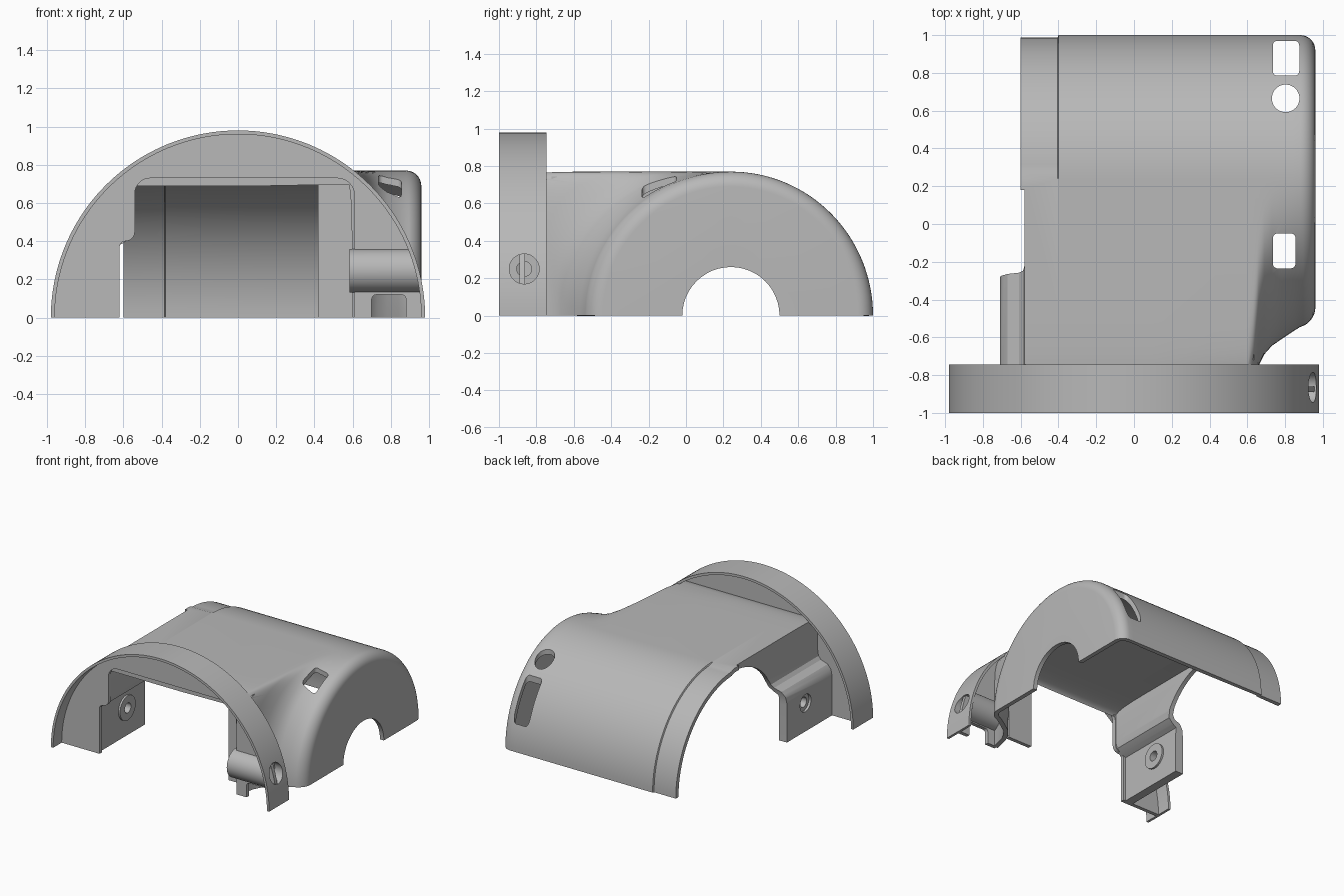
import bpy, bmesh
from math import sin, cos, pi, radians

if "Cube" in bpy.data.objects:
    bpy.data.objects.remove(bpy.data.objects["Cube"])

GREY = (0.48, 0.48, 0.48, 1)
mat = bpy.data.materials.new("plain grey")
mat.use_nodes = True
mat.diffuse_color = GREY
mat.node_tree.nodes["Principled BSDF"].inputs["Base Color"].default_value = GREY

AXES = {"x": lambda u, v, w: (w, u, v),   # profile in y, z
        "y": lambda u, v, w: (u, w, v),   # profile in x, z
        "z": lambda u, v, w: (u, v, w)}   # profile in x, y


def finish(name, bm):
    bmesh.ops.recalc_face_normals(bm, faces=bm.faces)
    mesh = bpy.data.meshes.new(name)
    bm.to_mesh(mesh)
    bm.free()
    mesh.materials.append(mat)
    ob = bpy.data.objects.new(name, mesh)
    bpy.context.collection.objects.link(ob)
    return ob


def prism(name, profile, axis, lo, hi):
    """Extrude a closed profile along an axis."""
    bm = bmesh.new()
    a, b = ([bm.verts.new(AXES[axis](u, v, w)) for u, v in profile] for w in (lo, hi))
    bm.faces.new(a)
    bm.faces.new(b[::-1])
    n = len(profile)
    for i in range(n):
        j = (i + 1) % n
        bm.faces.new((a[i], b[i], b[j], a[j]))
    return finish(name, bm)


def arc(u, v, r, start, end, n=48, rv=None):
    angles = [radians(start + (end - start) * i / n) for i in range(n + 1)]
    return [(u + r * cos(t), v + (rv or r) * sin(t)) for t in angles]


def circle(u, v, r):
    return arc(u, v, r, 0, 352.5, 47)


def rect(u0, v0, u1, v1):
    return [(u0, v0), (u1, v0), (u1, v1), (u0, v1)]


def rounded(u0, v0, u1, v1, r=0.025):
    return (arc(u1 - r, v1 - r, r, 0, 90, 5) + arc(u0 + r, v1 - r, r, 90, 180, 5)
            + arc(u0 + r, v0 + r, r, 180, 270, 5) + arc(u1 - r, v0 + r, r, 270, 360, 5))


def apply_all(ob):
    bpy.context.view_layer.objects.active = ob
    for m in list(ob.modifiers):
        bpy.ops.object.modifier_apply(modifier=m.name)


def boolean(ob, tool, op="DIFFERENCE"):
    tool.hide_render = True
    m = ob.modifiers.new("cut", "BOOLEAN")
    m.operation, m.solver, m.object = op, "EXACT", tool
    apply_all(ob)
    bpy.data.objects.remove(tool)


def cut(ob, profile, axis, lo, hi):
    boolean(ob, prism("cutter", profile, axis, lo, hi))


# Housing shell: drum at the back, flared into a square-shouldered neck
CY, R, RIM, END = 0.24, 0.76, 0.08, 0.96
FLARE = [(0.60, 1.17, 14), (0.63, 1.12, 9), (0.66, 0.99, 4.8), (0.69, 0.93, 3.2),
         (0.73, 0.885, 2.4), (0.78, 0.85, 2.15), (0.84, 0.81, 2.05), (0.88, 0.785, 2)]


def section(x, depth, power, r, lip=0):
    pts = []
    for i in range(33):                        # back quarter, round
        t = pi / 2 * i / 32
        rb = r - lip if i < 32 else r
        pts.append((x, CY + rb * cos(t), (rb + 0.01) * sin(t)))
    for i in range(1, 33):                     # front quarter, square to round
        t = pi / 2 * (1 - i / 32)
        e = 2 / power
        pts.append((x, CY - depth * abs(cos(t)) ** e,
                    (r + 0.01) * max(sin(t), 0) ** e if i < 32 else 0))
    return pts


rows = [section(x, 1.17, 14, R, lip) for x, lip in
        ((-0.6, 0.012), (-0.405, 0.012), (-0.4, 0), (0.1, 0))]
rows += [section(x, d, p, R) for x, d, p in FLARE]
for i in range(1, 9):
    t = pi / 2 * i / 8
    drop = RIM * (1 - cos(t))
    rows.append(section(END - RIM + RIM * sin(t), 0.785 - drop - 0.02 * sin(t), 2, R - drop))

bm = bmesh.new()
grid = [[bm.verts.new(p) for p in row] for row in rows]
for a, b in zip(grid, grid[1:]):
    for i in range(len(a) - 1):
        bm.faces.new((a[i], a[i + 1], b[i + 1], b[i]))
bm.faces.new(grid[-1])
shell = finish("housing_shell", bm)
if shell.data.polygons[-1].normal.x < 0:
    shell.data.flip_normals()
sol = shell.modifiers.new("wall", "SOLIDIFY")
sol.thickness, sol.offset = 0.035, -1
apply_all(shell)

cut(shell, rect(-1.2, -1.2, 1.2, -0.87), "z", -0.5, 1.5)           # neck mouth
cut(shell, rect(-0.8, -1.2, -0.58, 0.18), "z", -0.5, 1.5)          # lip start
cut(shell, arc(0, 0, 1.4, 0, 180, 96) + arc(0, 0, 0.965, 180, 0, 96),
    "y", -1.2, -0.75)                                              # fit inside collar
cut(shell, circle(CY, 0, 0.26), "x", 0.8, 1.2)                     # shaft hole
cut(shell, rounded(0.735, 0.785, 0.875, 0.97), "z", -0.2, 1.2)     # back window
cut(shell, circle(0.803, 0.665, 0.073), "z", -0.2, 1.2)            # round window
cut(shell, rounded(0.735, -0.235, 0.855, -0.05), "z", -0.2, 1.2)   # front window

# Side wall under the open arch, stepping outward low down
side = [(-0.71, 0), (-0.71, 0.32), (-0.70, 0.37), (-0.67, 0.405), (-0.61, 0.425),
        (-0.588, 0.45), (-0.58, 0.5), (-0.58, 0.76), (-0.545, 0.76), (-0.545, 0.47),
        (-0.56, 0.42), (-0.60, 0.39), (-0.64, 0.37), (-0.64, 0)]
wall = prism("side_wall", side, "y", -0.88, 0.2)
cut(wall, arc(CY, 0.3, 0.52, 0, 180, 48, 0.435) + [(CY - 0.52, -0.2), (CY + 0.52, -0.2)],
    "x", -1, -0.3)
washer = prism("side_washer", circle(-0.52, 0.23, 0.1), "x", -0.65, -0.625)
for part in (wall, washer):
    cut(part, circle(-0.52, 0.23, 0.04), "x", -1, -0.3)
cut(wall, circle(-0.52, 0.23, 0.07), "x", -1, -0.69)

# Front collar: thin half ring with a recessed plate across it
collar = prism("collar_ring", arc(0, 0, 0.98, 0, 180, 96) + arc(0, 0, 0.96, 180, 0, 96),
               "y", -1, -0.745)
opening = ([(-0.62, 0), (-0.62, 0.37)] + arc(-0.59, 0.37, 0.03, 180, 90, 5)
           + arc(-0.59, 0.45, 0.05, -90, 0, 6)
           + arc(-0.46, 0.65, 0.08, 180, 90, 8) + arc(0.52, 0.64, 0.09, 90, 0, 8)
           + [(0.61, 0)])
notch = [(0.70, 0)] + arc(0.725, 0.095, 0.025, 180, 90, 5) + arc(0.855, 0.095, 0.025, 90, 0, 5) \
    + [(0.88, 0)]
plate = prism("collar_plate", arc(0, 0, 0.97, 0, 180, 96) + opening + notch,
              "y", -0.89, -0.86)
prism("inner_plate", rect(0.42, 0, 0.635, 0.745), "y", -0.72, -0.69)

# Screw boss inside the collar, trimmed to the collar's curve
boss = prism("screw_boss", circle(-0.865, 0.245, 0.115), "x", 0.585, 1.1)
boolean(boss, prism("trim", circle(0, 0, 0.972), "y", -1.2, -0.6), "INTERSECT")
for part in (boss, collar):
    cut(part, circle(-0.865, 0.25, 0.08), "x", 0.88, 1.2)
cut(boss, circle(-0.865, 0.25, 0.04), "x", 0.4, 1.2)

# Smooth curves, sharp edges
for ob in (shell, wall, washer, collar, plate, boss):
    bpy.ops.object.select_all(action="DESELECT")
    ob.select_set(True)
    bpy.context.view_layer.objects.active = ob
    bpy.ops.object.shade_smooth_by_angle(angle=radians(30))
